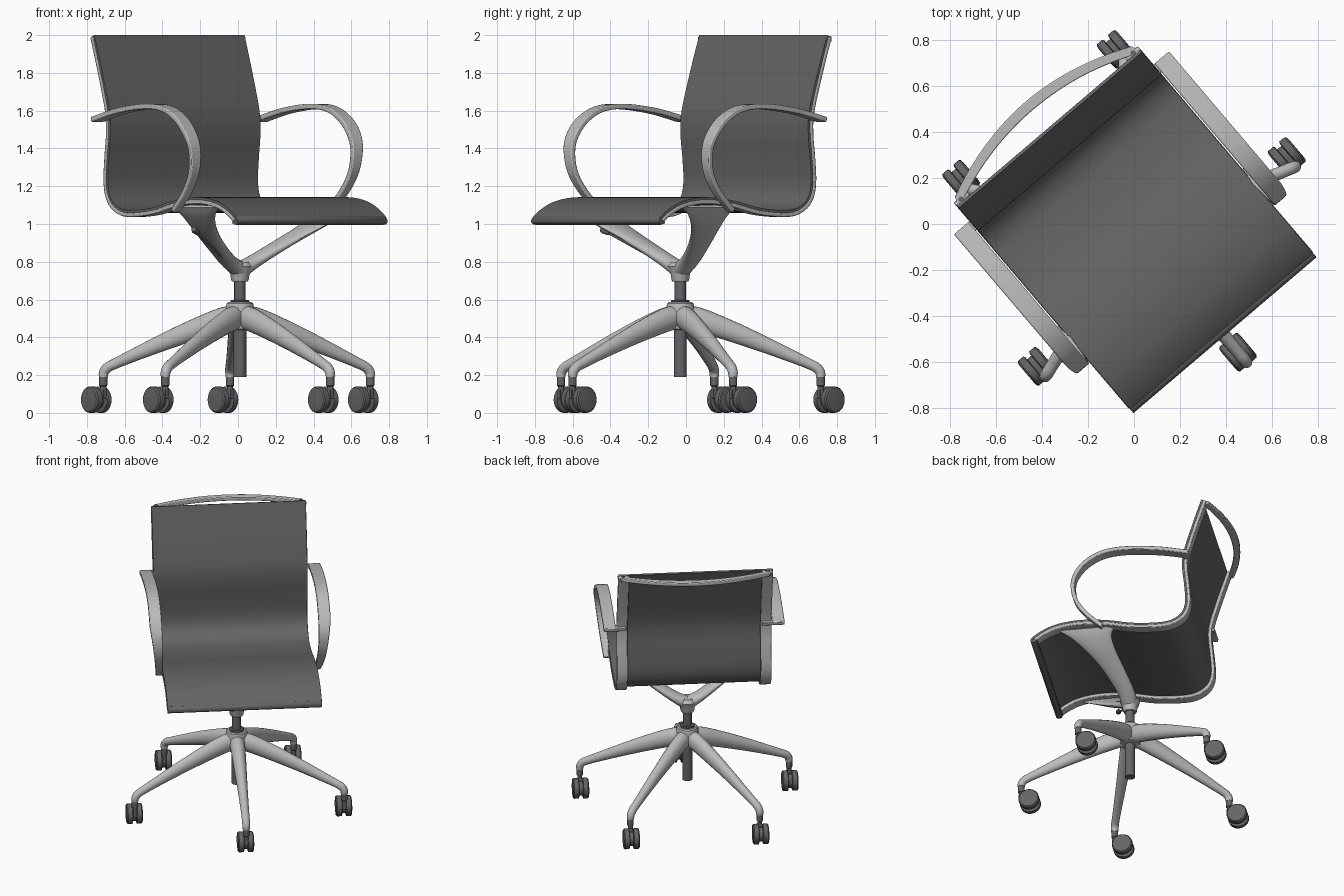
import bpy, bmesh, math
from mathutils import Vector

if "Cube" in bpy.data.objects:
    bpy.data.objects.remove(bpy.data.objects["Cube"])

HUB, YAW = (0.01, -0.03, 0), math.radians(40.4)
dark = bpy.data.materials.new("dark_grey")
dark.diffuse_color = (0.13, 0.13, 0.13, 1)
dark.use_nodes = True
dark.node_tree.nodes["Principled BSDF"].inputs["Base Color"].default_value = dark.diffuse_color
light = bpy.data.materials.new("light_grey")
light.diffuse_color = (0.5, 0.5, 0.5, 1)
light.use_nodes = True
light.node_tree.nodes["Principled BSDF"].inputs["Base Color"].default_value = light.diffuse_color


def P(u, v, z):
    """Chair space (sideways, forward, up)."""
    return Vector((u, -v, z))


def loft(name, rings, mat=light, bevel=0):
    """Skin equal-sized rings, cap both ends, place in the turned chair frame."""
    bm = bmesh.new()
    vs = [[bm.verts.new(p) for p in r] for r in rings]
    n = len(vs[0])
    for a, b in zip(vs, vs[1:]):
        for i in range(n):
            j = (i + 1) % n
            bm.faces.new((a[i], a[j], b[j], b[i]))
    bm.faces.new(vs[0])
    bm.faces.new(vs[-1])
    bmesh.ops.recalc_face_normals(bm, faces=bm.faces)
    me = bpy.data.meshes.new(name)
    bm.to_mesh(me)
    bm.free()
    me.materials.append(mat)
    ob = bpy.data.objects.new(name, me)
    bpy.context.collection.objects.link(ob)
    ob.location, ob.rotation_euler = HUB, (0, 0, YAW)
    if bevel:
        m = ob.modifiers.new("bevel", 'BEVEL')
        m.width, m.segments, m.limit_method = bevel, 2, 'ANGLE'
        m.angle_limit = math.radians(50)
    return ob


def ellipse(c, a, b, n=24):
    return [c + a * math.cos(2 * math.pi * i / n) + b * math.sin(2 * math.pi * i / n) for i in range(n)]


def turned(name, c, axis, prof, mat=light):
    """Lathe: prof is (distance along axis, radius)."""
    axis = Vector(axis).normalized()
    a = axis.orthogonal().normalized()
    b = axis.cross(a)
    return loft(name, [ellipse(c + axis * h, a * r, b * r) for h, r in prof], mat)


def spline(pts, k=5):
    """Catmull-Rom through points of any dimension."""
    pts = [Vector(p) for p in pts]
    q = [2 * pts[0] - pts[1]] + pts + [2 * pts[-1] - pts[-2]]
    out = []
    for a, b, c, d in zip(q, q[1:], q[2:], q[3:]):
        for i in range(k):
            t = i / k
            out.append(0.5 * (2 * b + (c - a) * t + (2 * a - 5 * b + 4 * c - d) * t * t
                              + (3 * b - a - 3 * c + d) * t ** 3))
    return out + [pts[-1]]


def band(name, path, width, t0, t1, mat=light, bevel=0):
    """Strip along a (v, z) path; width(fraction) gives its two u limits."""
    rings, n = [], len(path)
    for i, p in enumerate(path):
        t = (path[min(i + 1, n - 1)] - path[max(i - 1, 0)]).normalized()
        nv, nz = -t.y, t.x
        u0, u1 = width(i / (n - 1))
        rings.append([P(u, p.x + nv * d, p.y + nz * d) for u, d in
                      ((u0, t0), (u1, t0), (u1, t1), (u0, t1))])
    return loft(name, rings, mat, bevel)


# Seat and back: one continuous sheet
profile = spline([(-.575, 2.0), (-.51, 1.8), (-.453, 1.6), (-.445, 1.48), (-.458, 1.35), (-.465, 1.22),
                  (-.44, 1.135), (-.37, 1.085), (-.27, 1.073), (-.1, 1.087), (.05, 1.12), (.2, 1.14),
                  (.33, 1.138), (.45, 1.113), (.545, 1.065), (.593, 1.02), (.578, .998), (.55, 1.004)])
band("seat_sheet", profile, lambda f: (-.522, .522), -.014, 0, dark, .004)

# Front roll under the lip
turned("front_roll", P(-.518, .57, 1.02), (1, 0, 0), [(0, .02), (.006, .024), (1.03, .024), (1.036, .02)], dark)

arm_path = spline([(-.50, 1.553), (-.3, 1.598), (-.08, 1.622), (.08, 1.608), (.2, 1.545), (.275, 1.45),
                   (.292, 1.36), (.27, 1.26), (.2, 1.16), (.1, 1.07)])
for side, s in (("left", -1), ("right", 1)):
    # Side rails below the sheet
    band(side + "_rail", profile[:-12], lambda f: (s * .45, s * .525), -.036, -.013, light, .006)

    # Loop armrest, narrowing toward the seat
    def arm_width(f):
        k = max(0, (f - .5) / .5)
        return s * (.53 - .02 * k * k), s * (.613 - .055 * k)
    band(side + "_armrest", arm_path, arm_width, -.014, .014, light, .006)
    band(side + "_armrest_tab", [Vector((-.50, 1.553)), Vector((-.455, 1.562))],
         lambda f: (s * .46, s * .6), -.012, .012, light, .003)

    # Yoke arm: slim at the column, flaring along the rail
    secs = spline([(0, 0, .755, .055, .045), (.1, .015, .81, .06, .034), (.25, .075, .905, .075, .027),
                   (.37, .14, .985, .1, .022), (.45, .19, 1.05, .14, .016), (.49, .215, 1.093, .2, .01)], 4)
    rings = []
    for i, c in enumerate(secs):
        d = secs[min(i + 1, len(secs) - 1)] - secs[max(i - 1, 0)]
        nrm = Vector((-s * d[2], 0, d[0])).normalized()
        rings.append(ellipse(P(s * c[0], c[1], c[2]), P(0, c[3], 0), nrm * c[4]))
    loft(side + "_yoke_arm", rings)

    # Screws of the top handle
    turned(side + "_handle_screw", P(s * .49, -.597, 1.985), (0, 0, 1), [(0, .012), (.014, .012)], dark)

# Curved handle behind the top of the back
rings = []
for i in range(33):
    f = i / 16 - 1
    c = P(.515 * f, -.597 - .118 * (1 - f * f), 1.98)
    nrm = Vector((-.236 * f, .515, 0)).normalized() * (.024 + .006 * f ** 4)
    up = Vector((0, 0, .014))
    rings.append([c - nrm - up, c + nrm - up, c + nrm + up, c - nrm + up])
loft("top_handle", rings, light, .005)

# Column
O = Vector((0, 0, 0))
Z = (0, 0, 1)
turned("yoke_hub", O, Z, [(.695, .042), (.705, .047), (.74, .052), (.775, .068), (.80, .05)])
turned("gas_column", O, Z, [(.56, .03), (.72, .03)], dark)
turned("column_collar", O, Z, [(.57, .05), (.592, .05), (.597, .046)], dark)
turned("lower_column", O, Z, [(.19, .034), (.46, .034)], dark)
turned("base_hub", O, Z, [(.44, .05), (.445, .068), (.5, .078), (.56, .074), (.58, .07), (.586, .062)])

# Height lever
a, b = P(-.1, .03, .79), P(-.46, .16, .975)
L = (b - a).length
turned("height_lever", a, b - a, [(0, .007), (L - .06, .007), (L - .055, .012), (L - .02, .018),
                                  (L - .004, .014), (L, .006)], dark)

# Five legs with twin-wheel casters, all casters turned the same way
leg = spline([(.02, .508, .052, .062), (.1, .492, .05, .064), (.25, .44, .044, .056), (.42, .373, .036, .045),
              (.58, .305, .03, .034), (.68, .261, .027, .028), (.722, .24, .027, .027), (.742, .215, .026, .026),
              (.745, .19, .024, .024)], 4)
for k in range(5):
    ang = math.radians(53.6 + 72 * k)
    out = Vector((math.cos(ang), math.sin(ang), 0))
    side = Vector((-out.y, out.x, 0))
    up = Vector((0, 0, 1))
    rings = []
    for i, c in enumerate(leg):
        d = leg[min(i + 1, len(leg) - 1)] - leg[max(i - 1, 0)]
        t = (out * d[0] + up * d[1]).normalized()
        rings.append(ellipse(out * c[0] + up * c[1], side * c[2], side.cross(t) * c[3], 20))
    loft(f"leg_{k}", rings)
    foot = out * .745
    turned(f"caster_stem_{k}", foot, Z, [(.075, .016), (.14, .016), (.145, .022), (.195, .022)], dark)
    hub = foot + P(0, -.058, .07)
    turned(f"caster_body_{k}", hub - Vector((.012, 0, 0)), (1, 0, 0), [(0, .05), (.024, .05)], dark)
    band(f"caster_bridge_{k}", [Vector((-foot.y - .06, .1)), Vector((-foot.y + .016, .1))],
         lambda f: (foot.x - .012, foot.x + .012), -.025, .025, dark)
    for s in (-1, 1):
        turned(f"caster_wheel_{k}_{s}", hub, (s, 0, 0),
               [(.012, .06), (.016, .07), (.046, .07), (.053, .063), (.055, .05)], dark)

# Smooth shading with sharp edges kept
bpy.ops.object.select_all(action='SELECT')
bpy.context.view_layer.objects.active = bpy.context.selected_objects[0]
bpy.ops.object.shade_smooth_by_angle(angle=math.radians(35))
